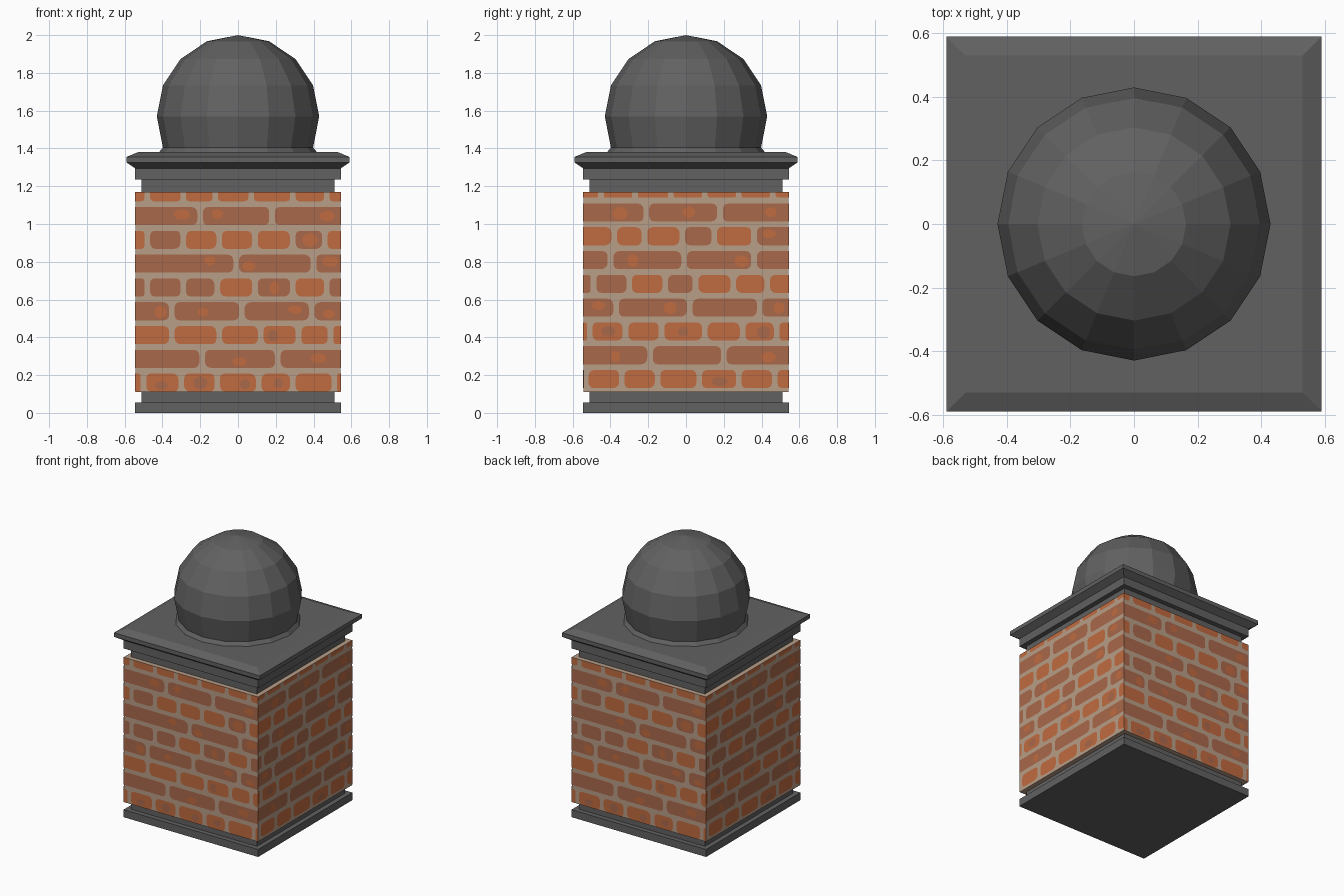
import bpy, bmesh, math, random
from mathutils import Matrix, Vector

if "Cube" in bpy.data.objects:
    bpy.data.objects.remove(bpy.data.objects["Cube"])

random.seed(4)


def material(name, rgb):
    m = bpy.data.materials.new(name)
    m.diffuse_color = (*rgb, 1)
    m.use_nodes = True
    m.node_tree.nodes["Principled BSDF"].inputs["Base Color"].default_value = m.diffuse_color
    return m


STONE = material("dark_grey_stone", (0.12, 0.12, 0.12))
MORTAR = material("pale_mortar", (0.48, 0.34, 0.245))
ORANGE = material("orange_brick", (0.53, 0.145, 0.05))
DULL = material("dull_red_brick", (0.40, 0.14, 0.07))


def finish(bm, name, mats):
    me = bpy.data.meshes.new(name)
    bm.to_mesh(me)
    bm.free()
    for m in mats:
        me.materials.append(m)
    ob = bpy.data.objects.new(name, me)
    bpy.context.collection.objects.link(ob)
    return ob


def turned(name, profile, sides, mat):
    """Sweep (half width, z) profile around z; 4 sides gives square tiers."""
    bm = bmesh.new()
    off, k = (math.pi / 4, math.sqrt(2)) if sides == 4 else (0, 1)
    rings = []
    for r, z in profile:
        if r == 0:
            rings.append([bm.verts.new((0, 0, z))] * sides)
        else:
            rings.append([bm.verts.new((r * k * math.cos(off + i * math.tau / sides),
                                        r * k * math.sin(off + i * math.tau / sides), z))
                          for i in range(sides)])
    for a, b in zip(rings, rings[1:]):
        for i in range(sides):
            j = (i + 1) % sides
            bm.faces.new(list(dict.fromkeys((a[i], a[j], b[j], b[i]))))
    bm.faces.new(rings[0][::-1])
    if profile[-1][0] > 0:
        bm.faces.new(rings[-1])
    return finish(bm, name, [mat])


# Stone plinth, mortar core, moulded cap and ball
turned("plinth", [(.545, 0), (.545, .055), (.51, .055), (.51, .11)], 4, STONE)
turned("mortar_core", [(.5435, .11), (.5435, 1.17)], 4, MORTAR)
turned("cap", [(.51, 1.17), (.51, 1.235), (.545, 1.235), (.545, 1.295),
               (.59, 1.325), (.59, 1.355), (.53, 1.38)], 4, STONE)
R, ZC = .43, 1.57
ball = [(R * math.cos(a), ZC + R * math.sin(a))
        for a in (math.radians(22.5 * i) for i in range(-1, 4))]
turned("ball_finial", [(.418, 1.375), (.418, 1.38)] + ball + [(0, 2.0)], 16, STONE)

# Vertical joints of each brick course, bottom to top
FRONT = [(-.50, -.30, -.11, .11, .29, .51), (-.19, .21), (-.35, -.10, .12, .32, .49),
         (-.35, .02, .39), (-.48, -.29, -.11, .09, .29, .47), (-.01, .40),
         (-.48, -.29, -.10, .09, .29, .46), (-.20, .18), (-.48, -.29, -.12, .07, .29, .47)]
SIDE = [(-.53, -.34, -.15, .07, .28, .47), (-.19, .20), (-.51, -.32, -.13, .10, .30, .48),
        (-.37, .02, .39), (-.49, -.30, -.11, .05, .25, .43), (-.40, -.01, .36),
        (-.38, -.22, -.02, .15, .36), (-.21, .18), (-.45, -.27, -.08, .10, .28, .46)]
W, BOTTOM, TOP, GAP = .545, .11, 1.17, .015


def rounded(x0, x1, z0, z1):
    """Brick outline; corners on the wall's border stay square."""
    pts = []
    for x, z, sx, sz, a0 in ((x1, z1, -1, -1, 0), (x0, z1, 1, -1, 90),
                             (x0, z0, 1, 1, 180), (x1, z0, -1, 1, 270)):
        r = min(.032, (x1 - x0) * .45, (z1 - z0) * .45)
        if abs(x) >= W - 1e-4 or z >= TOP - 1e-4:
            pts.append((x, z))
            continue
        r *= random.uniform(.7, 1)
        for t in (0, 30, 60, 90):
            a = math.radians(a0 + t)
            pts.append((x + sx * r + r * math.cos(a), z + sz * r + r * math.sin(a)))
    return pts


def wall(name, courses, base, angle):
    bm = bmesh.new()
    rot = Matrix.Rotation(angle, 3, 'Z')

    def plate(pts, depth, index):
        f = bm.faces.new([bm.verts.new(rot @ Vector((x, -depth, z))) for x, z in pts])
        f.normal_update()
        if f.normal.dot(rot @ Vector((0, -1, 0))) < 0:
            f.normal_flip()
        f.material_index = index

    for row, joints in enumerate(courses):
        z0 = base + row * .126
        z1 = min(z0 + .096, TOP)
        stretcher = row % 2
        edges = [-W - GAP, *joints, W + GAP]
        for a, b in zip(edges, edges[1:]):
            x0, x1 = a + GAP, b - GAP
            if x1 - x0 < .01:
                continue
            # long bricks are dull, short ones mostly orange
            index = 1 if stretcher or (row in (4, 6) and random.random() < .35) else 0
            plate(rounded(x0, x1, z0, z1), W, index)
            # weathered blotch in the other colour
            if x1 - x0 > .12 and z1 - z0 > .08 and random.random() < (.8 if stretcher else .3):
                rx, rz = random.uniform(.025, .045), random.uniform(.022, .036)
                cx = random.uniform(x0 + rx + .01, x1 - rx - .01)
                cz = random.uniform(z0 + rz + .008, z1 - rz - .008)
                plate([(cx + rx * math.cos(i * math.tau / 10), cz + rz * math.sin(i * math.tau / 10))
                       for i in range(10)], W + .001, 1 - index)
    finish(bm, name, [ORANGE, DULL])


# Opposite walls share the same pattern
for name, courses, base, angle in (("front_bricks", FRONT, .112, 0), ("right_bricks", SIDE, .131, 90),
                                   ("back_bricks", FRONT, .112, 180), ("left_bricks", SIDE, .131, 270)):
    random.seed(7 + angle % 180)
    wall(name, courses, base, math.radians(angle))
